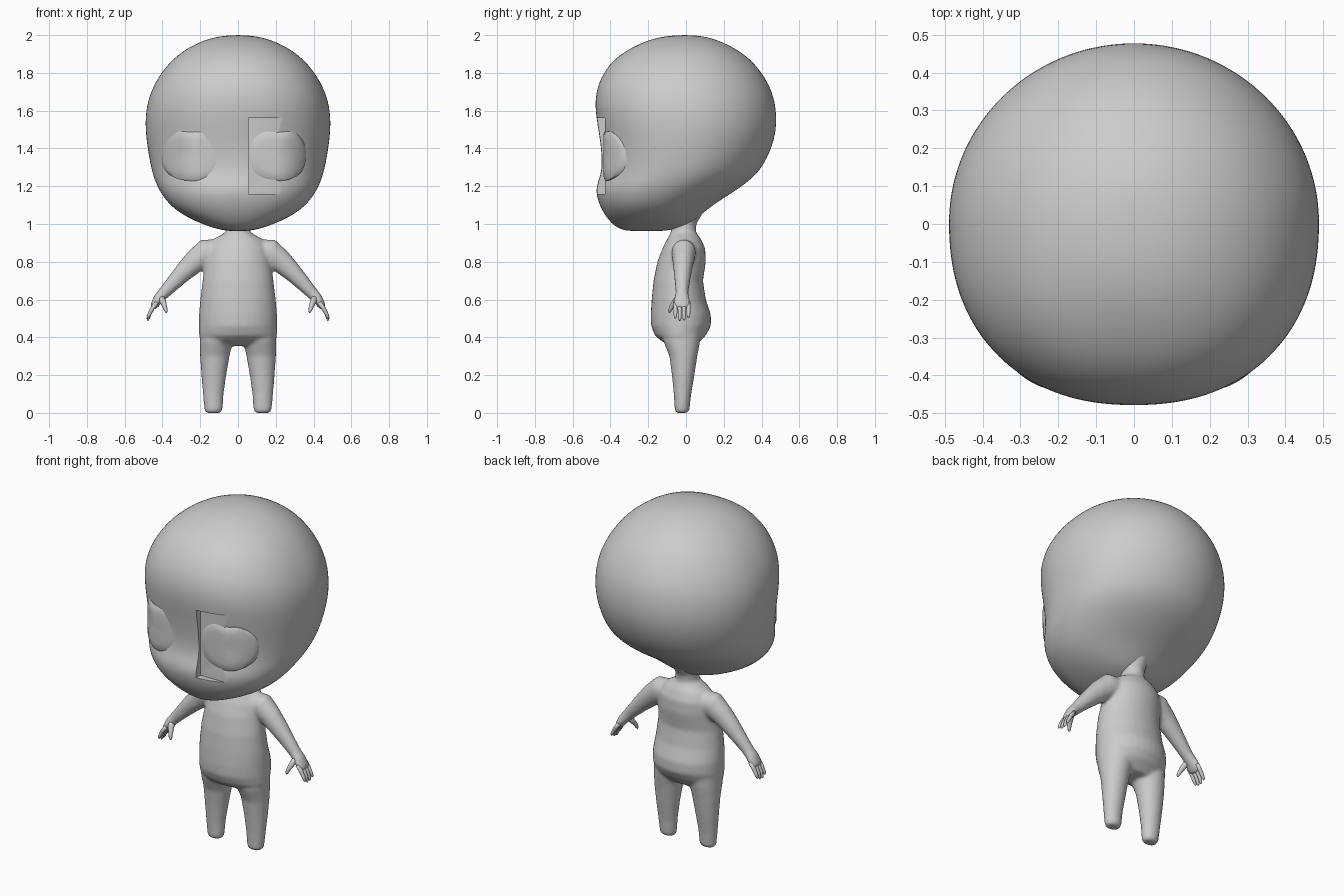
import bpy, bmesh
from math import cos, sin, pi
from mathutils import Vector

cube = bpy.data.objects.get("Cube")
if cube:
    bpy.data.objects.remove(cube)

grey = bpy.data.materials.new("plain_grey")
grey.use_nodes = True
grey.diffuse_color = (0.6, 0.6, 0.6, 1)
grey.node_tree.nodes["Principled BSDF"].inputs["Base Color"].default_value = (0.6, 0.6, 0.6, 1)


def power(v, n):
    return abs(v) ** (2 / n) * (1 if v >= 0 else -1)


def skin_rings(bm, rings):
    """Bridge a stack of point rings and cap both ends."""
    loops = [[bm.verts.new(p) for p in ring] for ring in rings]
    n = len(loops[0])
    for a, b in zip(loops, loops[1:]):
        for i in range(n):
            j = (i + 1) % n
            bm.faces.new((a[i], a[j], b[j], b[i]))
    bm.faces.new(loops[0][::-1])
    bm.faces.new(loops[-1])


def stack(bm, rows, front=2.0, segs=32):
    """Loft rows of (z, centre x, half width, front y, back y)."""
    rings = []
    for z, cx, w, yf, yb in rows:
        ring = []
        for i in range(segs):
            a = 2 * pi * i / segs
            n = front if sin(a) < 0 else 2.0
            ring.append((cx + w * power(cos(a), n),
                         (yf + yb) / 2 + (yb - yf) / 2 * power(sin(a), n), z))
        rings.append(ring)
    skin_rings(bm, rings)


def tube(bm, path, segs=16):
    """Loft round sections along (x, y, z, radius across, radius in y)."""
    pts = [Vector(p[:3]) for p in path]
    rings = []
    for k, p in enumerate(path):
        t = (pts[min(k + 1, len(pts) - 1)] - pts[max(k - 1, 0)]).normalized()
        side = t.cross(Vector((0, 1, 0))).normalized()
        fwd = side.cross(t)
        rings.append([pts[k] + side * p[3] * cos(2 * pi * i / segs)
                      + fwd * p[4] * sin(2 * pi * i / segs) for i in range(segs)])
    skin_rings(bm, rings)


def finish(name, bm, angle=180):
    bmesh.ops.recalc_face_normals(bm, faces=bm.faces)
    mesh = bpy.data.meshes.new(name)
    bm.to_mesh(mesh)
    bm.free()
    mesh.materials.append(grey)
    obj = bpy.data.objects.new(name, mesh)
    bpy.context.collection.objects.link(obj)
    bpy.ops.object.select_all(action='DESELECT')
    obj.select_set(True)
    bpy.context.view_layer.objects.active = obj
    bpy.ops.object.shade_smooth_by_angle(angle=angle * pi / 180)
    return obj


def apply_modifiers(obj):
    deps = bpy.context.evaluated_depsgraph_get()
    obj.data = bpy.data.meshes.new_from_object(obj.evaluated_get(deps))
    obj.modifiers.clear()


# Head
bm = bmesh.new()
stack(bm, [(z, 0, w, f, b) for z, w, f, b in (
    (.962, .04, -.3, -.12), (.972, .11, -.35, -.06), (1.0, .19, -.39, .02),
    (1.04, .28, -.425, .07), (1.1, .365, -.46, .14), (1.18, .42, -.482, .27),
    (1.24, .445, -.46, .35), (1.3, .462, -.445, .405), (1.4, .48, -.45, .455),
    (1.5, .492, -.465, .48), (1.6, .49, -.482, .48), (1.7, .465, -.48, .46),
    (1.8, .41, -.44, .405), (1.88, .34, -.375, .335), (1.94, .255, -.28, .245),
    (1.985, .15, -.17, .14), (2.0, .05, -.06, .05))], front=2.25, segs=40)
head = finish("head", bm)
head.modifiers.new("round", 'SUBSURF').levels = 2
apply_modifiers(head)

# Flat eye recesses either side of the nose bridge
for s, side in ((1, "left"), (-1, "right")):
    bm = bmesh.new()
    bmesh.ops.create_cube(bm, size=1)
    for v in bm.verts:
        v.co = (s * (.23 + v.co.x * .35), -.53 + v.co.y * .2, 1.36 + v.co.z * .4)
    cutter = finish(side + "_recess_cutter", bm, 30)
    cutter.hide_render = True
    cutter.hide_set(True)
    cut = head.modifiers.new("recess_" + side, 'BOOLEAN')
    cut.operation = 'DIFFERENCE'
    cut.solver = 'EXACT'
    cut.object = cutter
bpy.context.view_layer.update()
apply_modifiers(head)
for c in [o for o in bpy.data.objects if o.name.endswith("_cutter")]:
    bpy.data.objects.remove(c)
bpy.context.view_layer.objects.active = head
head.select_set(True)
bpy.ops.object.shade_smooth_by_angle(angle=pi / 6)

# Curved eye shells wrapped onto the face
for s, side, mid, half in ((1, "left", .207, .153), (-1, "right", .234, .174)):
    bm = bmesh.new()
    rings = []
    for r, sink in ((.05, 0), (.35, 0), (.65, 0), (.9, .003), (1, .012), (1, .07)):
        ring = []
        for i in range(40):
            a = 2 * pi * i / 40
            notch = 1 - .13 * max(0, 1 - abs(a - 1.5) / .35)
            x = mid + half * r * power(cos(a), 2.4) * notch
            z = 1.365 + .137 * r * power(sin(a), 2.4) * notch
            ring.append((s * x, -.438 + 4 * max(0, x - .2) ** 2 + sink, z))
        rings.append(ring)
    skin_rings(bm, rings)
    finish(side + "_eye", bm, 45)

# Body: torso, legs and arms fused into one smooth skin
bm = bmesh.new()
stack(bm, [(z, 0, w, f, b) for z, w, f, b in (
    (.355, .16, -.08, .05), (.38, .195, -.13, .075), (.41, .207, -.165, .105),
    (.46, .208, -.185, .132), (.52, .207, -.187, .132), (.6, .2, -.182, .105),
    (.7, .188, -.172, .09), (.8, .175, -.152, .105), (.87, .165, -.125, .102),
    (.92, .13, -.1, .08), (.945, .085, -.085, .062), (.96, .063, -.08, .052),
    (1.0, .06, -.08, .055), (1.05, .065, -.08, .085), (1.1, .08, -.08, .12))])
for s in (1, -1):
    stack(bm, [(z, s * x, w, f, b) for z, x, w, f, b in (
        (0, .13, .038, -.052, .008), (.012, .13, .048, -.06, .018), (.1, .131, .055, -.065, .028),
        (.2, .128, .066, -.075, .045), (.3, .123, .078, -.088, .06),
        (.38, .115, .088, -.12, .075), (.45, .11, .09, -.12, .08))])
    tube(bm, [(s * x, y, z, r, t) for x, y, z, r, t in (
        (.08, -.01, .86, .06, .06), (.17, -.012, .848, .075, .065), (.23, -.015, .8, .062, .056),
        (.295, -.018, .738, .05, .047), (.35, -.02, .68, .04, .039), (.392, -.021, .635, .033, .034),
        (.42, -.022, .605, .029, .042), (.442, -.022, .57, .022, .046), (.452, -.022, .552, .012, .042))])
body = finish("body", bm)
fuse = body.modifiers.new("fuse", 'REMESH')
fuse.mode = 'VOXEL'
fuse.voxel_size = .009
fuse.use_smooth_shade = True
soft = body.modifiers.new("soften", 'SMOOTH')
soft.factor = .5
soft.iterations = 10

# Fingers and thumbs
for s, side in ((1, "left"), (-1, "right")):
    bm = bmesh.new()
    for k, drop in enumerate((.012, 0, .002, .014)):
        y = -.056 + .023 * k
        tube(bm, [(s * x, y, z, r, r) for x, z, r in (
            (.43, .585, .012), (.452, .555, .0115), (.468, .525, .01),
            (.476, .497 + drop, .008), (.478, .488 + drop, .003))], 10)
    tube(bm, [(s * x, y, z, r, r) for x, y, z, r in (
        (.41, -.035, .615, .02), (.396, -.06, .585, .016), (.387, -.078, .56, .012),
        (.381, -.086, .54, .009), (.379, -.089, .53, .003))], 10)
    finish(side + "_fingers", bm)
